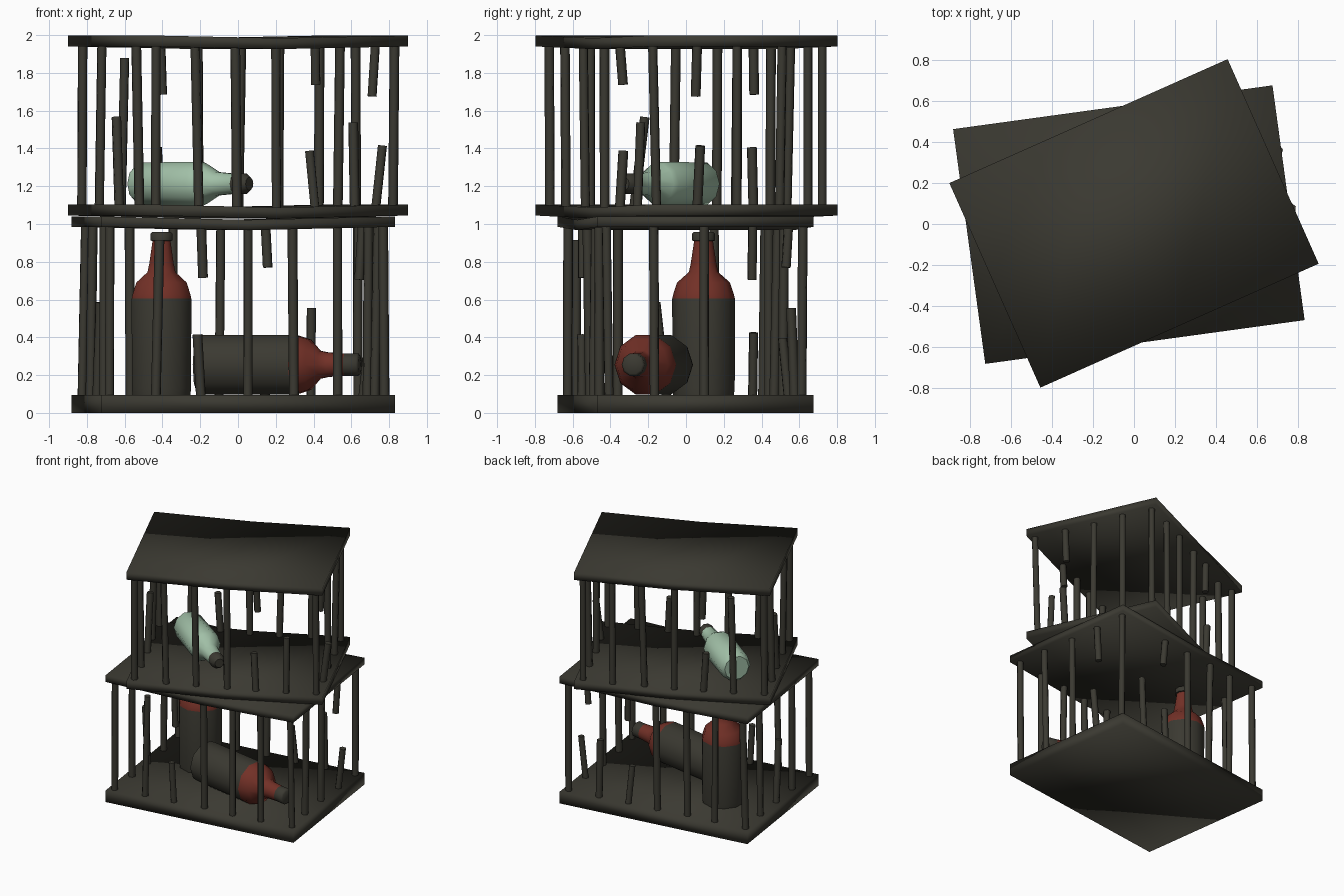
import bpy, bmesh, math, random
from mathutils import Vector, Matrix

if "Cube" in bpy.data.objects:
    bpy.data.objects.remove(bpy.data.objects["Cube"])

random.seed(4)


def mat(name, rgb):
    m = bpy.data.materials.new(name)
    m.diffuse_color = (*rgb, 1)
    m.use_nodes = True
    m.node_tree.nodes["Principled BSDF"].inputs["Base Color"].default_value = m.diffuse_color
    return m


DARK = mat("dark_wood", (0.043, 0.041, 0.031))
RED = mat("red_glass", (0.17, 0.03, 0.02))
GREEN = mat("green_glass", (0.36, 0.53, 0.39))


def finish(name, bm, mats, matrix, smooth_angle=None):
    bmesh.ops.recalc_face_normals(bm, faces=bm.faces)
    me = bpy.data.meshes.new(name)
    bm.to_mesh(me)
    bm.free()
    for m in mats:
        me.materials.append(m)
    ob = bpy.data.objects.new(name, me)
    bpy.context.collection.objects.link(ob)
    ob.matrix_world = matrix
    if smooth_angle is None:
        me.shade_smooth()
    else:
        bpy.ops.object.select_all(action='DESELECT')
        ob.select_set(True)
        bpy.context.view_layer.objects.active = ob
        bpy.ops.object.shade_smooth_by_angle(angle=math.radians(smooth_angle))
    return ob


# Board with a slight sag across its middle
def panel(name, hu, hv, z0, z1, sag, matrix):
    bm = bmesh.new()
    bmesh.ops.create_cube(bm, size=1)
    long_edges = [e for e in bm.edges
                  if abs(e.verts[0].co.x - e.verts[1].co.x) > 0.5]
    bmesh.ops.subdivide_edges(bm, edges=long_edges, cuts=1)
    for v in bm.verts:
        mid = abs(v.co.x) < 0.1
        v.co = (v.co.x * 2 * hu, v.co.y * 2 * hv,
                (z1 if v.co.z > 0 else z0) - (sag if mid else 0))
    finish(name, bm, [DARK], matrix)


# One bar between two points, six sided
def add_bar(bm, a, b, r):
    a, b = Vector(a), Vector(b)
    d = b - a
    m = Matrix.Translation((a + b) / 2) @ d.to_track_quat('Z', 'Y').to_matrix().to_4x4()
    bmesh.ops.create_cone(bm, cap_ends=True, segments=6, radius1=r, radius2=r,
                          depth=d.length, matrix=m)


# Broken bars: (side, slot) -> stub height, hanging length, lean in u and v
BROKEN = {
    ("front", 1): (0.82, 0, 0.02, 0),
    ("front", 2): (0.32, 0.27, -0.02, 0),
    ("back", 4): (0.30, 0.215, -0.02, -0.03),
    ("back", 5): (0.46, 0, 0.0, -0.02),
    ("right", 3): (0.33, 0.28, 0.04, 0.0),
    ("left", 2): (0.49, 0, 0.01, -0.06),
}


def crate(name, center, angle, s, floor, roof, sags, flip):
    M = Matrix.Translation((*center, 0)) @ Matrix.Rotation(math.radians(angle), 4, 'Z')
    hu, hv = 0.785 * s, 0.577 * s
    panel(name + "_floor", hu, hv, *floor, sags[0], M)
    panel(name + "_roof", hu, hv, *roof, sags[1], M)

    bu, bv = 0.728 * s, 0.518 * s
    slots = []
    for i in range(7):
        u = -bu + i * bu / 3
        slots += [("front", i, u, -bv), ("back", i, u, bv)]
    for j in range(1, 4):
        v = -bv + j * bv / 2
        slots += [("left", j, -bu, v), ("right", j, bu, v)]

    bm = bmesh.new()
    z0, z1, r = floor[1], roof[0], 0.026
    lo, hi = z0 - 0.03, z1 + 0.02
    for side, i, u, v in slots:
        v *= flip
        if (side, i) in BROKEN:
            stub, hang, lu, lv = BROKEN[(side, i)]
            lv *= flip
            add_bar(bm, (u, v, lo), (u + lu, v + lv, z0 + stub * s), r)
            if hang:
                add_bar(bm, (u - lu / 2, v + lv / 2, z1 - hang * s),
                        (u, v, hi), r)
        else:
            j = [random.uniform(-0.012, 0.012) for _ in range(4)]
            add_bar(bm, (u + j[0], v + j[1], lo), (u + j[2], v + j[3], hi), r)
    finish(name + "_bars", bm, [DARK], M, 65)


crate("lower_crate", (-0.025, -0.003), 7.8, 1.0, (0, 0.095), (0.985, 1.04),
      (0, 0.018), 1)
crate("upper_crate", (0, 0.003), 24.0, 0.945, (1.045, 1.103), (1.94, 1.998),
      (0.016, 0.014), -1)


# Lathed bottle: profile of (radius, height); bands give colour by height
def bottle(name, profile, mats, band, matrix, sides=10):
    bm = bmesh.new()
    rings = []
    for r, z in profile:
        rings.append([bm.verts.new((r * math.cos(2 * math.pi * (k + .5) / sides),
                                    r * math.sin(2 * math.pi * (k + .5) / sides), z))
                      for k in range(sides)])
    for a, b in zip(rings, rings[1:]):
        for k in range(sides):
            n = (k + 1) % sides
            bm.faces.new((a[k], a[n], b[n], b[k]))
    bm.faces.new(rings[0][::-1])
    bm.faces.new(rings[-1])
    for f in bm.faces:
        f.material_index = band(f.calc_center_median().z)
    finish(name, bm, mats, matrix, 50)


def lying(base, angle):
    return (Matrix.Translation(base) @ Matrix.Rotation(math.radians(angle), 4, 'Z')
            @ Matrix.Rotation(math.radians(90), 4, 'Y'))


RED_PROFILE = [(0.160, 0), (0.165, 0.04), (0.166, 0.515), (0.160, 0.54),
               (0.140, 0.60), (0.078, 0.655), (0.068, 0.70), (0.050, 0.82),
               (0.060, 0.822), (0.060, 0.86), (0.05, 0.868)]


def red_band(z):
    return 1 if 0.517 < z < 0.82 else 0


bottle("standing_bottle", RED_PROFILE, [DARK, RED], red_band,
       Matrix.Translation((-0.405, 0.093, 0.09)))
bottle("fallen_bottle", RED_PROFILE[:7] + [(0.062, 0.79), (0.062, 0.80), (0.062, 0.86), (0.05, 0.87)],
       [DARK, RED], lambda z: 1 if 0.517 < z < 0.795 else 0,
       lying((-0.21, -0.12, 0.255), -10.7))

# Small green bottle in the upper crate
GREEN_PROFILE = [(0.095, 0), (0.118, 0.03), (0.122, 0.40), (0.11, 0.43),
                 (0.065, 0.52), (0.055, 0.64), (0.056, 0.645), (0.056, 0.70),
                 (0.035, 0.73)]
bottle("green_bottle", GREEN_PROFILE, [DARK, GREEN],
       lambda z: 1 if z < 0.641 else 0, lying((-0.53, 0.10, 1.213), -36))
